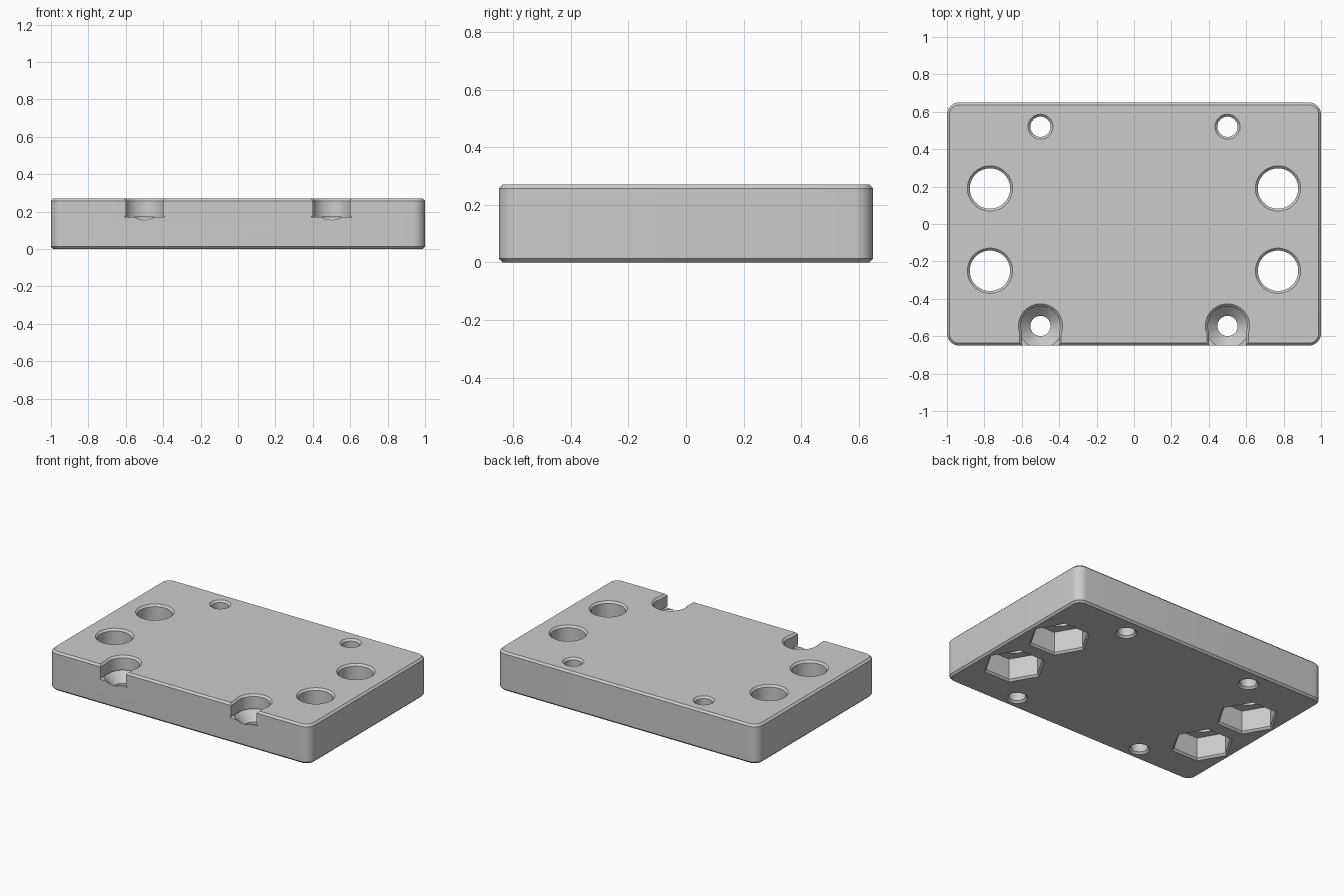
import bpy, bmesh, math

cube = bpy.data.objects.get("Cube")
if cube:
    bpy.data.objects.remove(cube, do_unlink=True)

HEIGHT = 0.27
CHAMFER = 0.013
OVER = 0.02  # how far cutters run past the plate

grey = bpy.data.materials.new("plain_grey")
grey.use_nodes = True
colour = (0.6, 0.6, 0.6, 1)
grey.diffuse_color = colour
grey.node_tree.nodes["Principled BSDF"].inputs["Base Color"].default_value = colour


def loft(name, loops):
    """Closed solid through a stack of point loops."""
    bm = bmesh.new()
    rings = [[bm.verts.new(p) for p in loop] for loop in loops]
    for low, high in zip(rings, rings[1:]):
        for i in range(len(low)):
            j = (i + 1) % len(low)
            bm.faces.new((low[i], low[j], high[j], high[i]))
    bm.faces.new(rings[0][::-1])
    bm.faces.new(rings[-1])
    bmesh.ops.recalc_face_normals(bm, faces=bm.faces)
    mesh = bpy.data.meshes.new(name)
    bm.to_mesh(mesh)
    bm.free()
    mesh.materials.append(grey)
    obj = bpy.data.objects.new(name, mesh)
    bpy.context.collection.objects.link(obj)
    return obj


def turned(name, x, y, profile, sides=48):
    """Solid of revolution; six sides give a hexagon pointing along x."""
    angles = [2 * math.pi * i / sides for i in range(sides)]
    return loft(name, [[(x + r * math.cos(a), y + r * math.sin(a), z)
                        for a in angles] for r, z in profile])


def rounded_rectangle(inset, z, radius=0.065, steps=10):
    points = []
    for k, (sx, sy) in enumerate([(1, 1), (-1, 1), (-1, -1), (1, -1)]):
        for i in range(steps + 1):
            a = math.pi / 2 * (k + i / steps)
            r = radius - inset
            points.append((sx * (1 - radius) + r * math.cos(a),
                           sy * (0.65 - radius) + r * math.sin(a), z))
    return points


def bottom_mouth(r):
    return [(r + CHAMFER + OVER, -OVER), (r, CHAMFER)]


def top_mouth(r):
    return [(r, HEIGHT - CHAMFER), (r + CHAMFER + OVER, HEIGHT + OVER)]


# Plate with rounded corners and chamfered rims
plate = loft("mounting_plate", [
    rounded_rectangle(CHAMFER, 0), rounded_rectangle(0, CHAMFER),
    rounded_rectangle(0, HEIGHT - CHAMFER), rounded_rectangle(CHAMFER, HEIGHT)])

cutters = []
for side in (-1, 1):
    # Small through holes at the back
    cutters.append(turned("back_hole_cutter", side * 0.5, 0.52,
                          bottom_mouth(0.054) + top_mouth(0.054)))

    # Large bolt holes with hexagonal nut pockets underneath
    for y in (0.19, -0.25):
        cutters.append(turned("bolt_hole_cutter", side * 0.77, y,
                              [(0.108, 0.1)] + top_mouth(0.108)))
        cutters.append(turned("nut_pocket_cutter", side * 0.77, y,
                              bottom_mouth(0.188) + [(0.188, 0.158)], 6))

    # Countersunk front holes
    cutters.append(turned("front_hole_cutter", side * 0.5, -0.545,
                          bottom_mouth(0.054) + [(0.054, 0.104), (0.12, 0.171), (0.105, 0.172)]
                          + top_mouth(0.105)))

    # Slots opening the countersinks through the front face
    half = [(0.11, 0.17), (0.098, 0.18)] + top_mouth(0.098)
    section = half + [(-x, z) for x, z in reversed(half)]
    cutters.append(loft("front_slot_cutter", [
        [(side * 0.5 + x, y, z) for x, z in section] for y in (-0.7, -0.56)]))

bpy.context.view_layer.objects.active = plate
for cutter in cutters:
    cutter.hide_render = True
    cut = plate.modifiers.new("cut", "BOOLEAN")
    cut.operation = "DIFFERENCE"
    cut.solver = "EXACT"
    cut.object = cutter
    bpy.ops.object.modifier_apply(modifier=cut.name)
for cutter in cutters:
    bpy.data.objects.remove(cutter, do_unlink=True)

# Smooth curved walls, crisp edges
bpy.ops.object.select_all(action="DESELECT")
plate.select_set(True)
bpy.ops.object.shade_smooth_by_angle(angle=math.radians(25))
